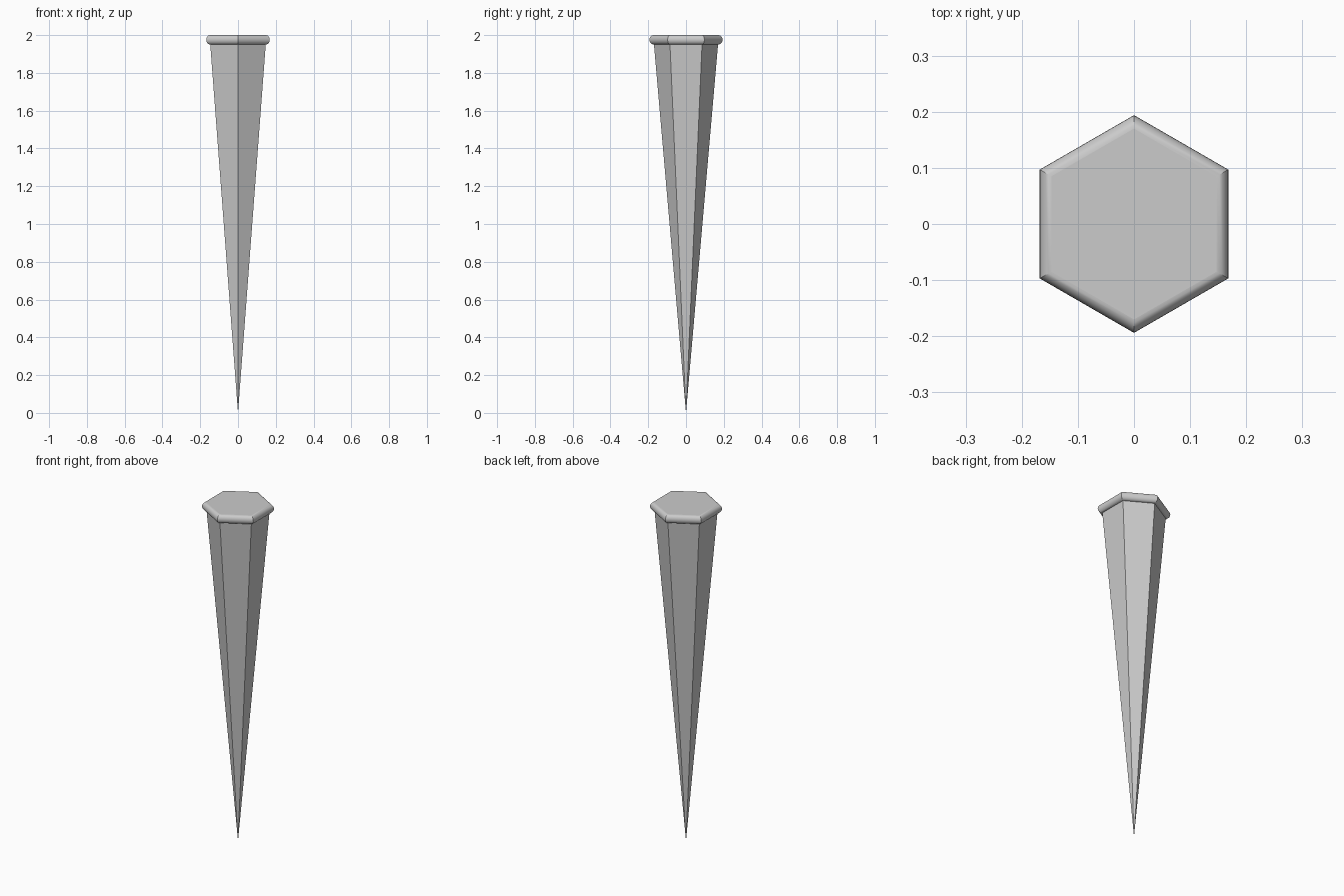
import bpy, bmesh, math

if "Cube" in bpy.data.objects:
    bpy.data.objects.remove(bpy.data.objects["Cube"])

SIDES = 6


def lathe_hex(name, profile, tip=None, cap_bottom=False, cap_top=True):
    """Sweep an (r, z) profile around six corners; corners point along +-y."""
    bm = bmesh.new()
    rings = []
    for r, z in profile:
        rings.append([bm.verts.new((r * math.cos(math.pi / 2 + math.tau * i / SIDES),
                                    r * math.sin(math.pi / 2 + math.tau * i / SIDES), z))
                      for i in range(SIDES)])
    for a, b in zip(rings, rings[1:]):
        for i in range(SIDES):
            j = (i + 1) % SIDES
            bm.faces.new((a[i], a[j], b[j], b[i]))
    if tip is not None:
        point = bm.verts.new((0, 0, tip))
        for i in range(SIDES):
            bm.faces.new((point, rings[0][(i + 1) % SIDES], rings[0][i]))
    if cap_bottom:
        bm.faces.new(rings[0][::-1])
    if cap_top:
        bm.faces.new(rings[-1])
    bmesh.ops.recalc_face_normals(bm, faces=bm.faces)
    mesh = bpy.data.meshes.new(name)
    bm.to_mesh(mesh)
    bm.free()
    obj = bpy.data.objects.new(name, mesh)
    bpy.context.collection.objects.link(obj)
    return obj


# Tapered six-sided shaft coming to a point
shaft = lathe_hex("spike_shaft", [(0.17, 1.955)], tip=0.0)

# Head plate with a half-round rim
STEPS = 12
rim = []
for k in range(STEPS + 1):
    a = -math.pi / 2 + math.pi * k / STEPS
    rim.append((0.17 + 0.024 * math.cos(a), 1.975 + 0.025 * math.sin(a)))
head = lathe_hex("spike_head", rim, cap_bottom=True)

# Smooth the rounded rim, keep hexagon corners and top outline sharp
bpy.ops.object.select_all(action='DESELECT')
head.select_set(True)
bpy.context.view_layer.objects.active = head
bpy.ops.object.shade_smooth_by_angle(angle=math.radians(25))
for e in head.data.edges:
    zs = [head.data.vertices[v].co.z for v in e.vertices]
    if min(zs) > 1.9999 or max(zs) < 1.9501:
        e.use_edge_sharp = True
